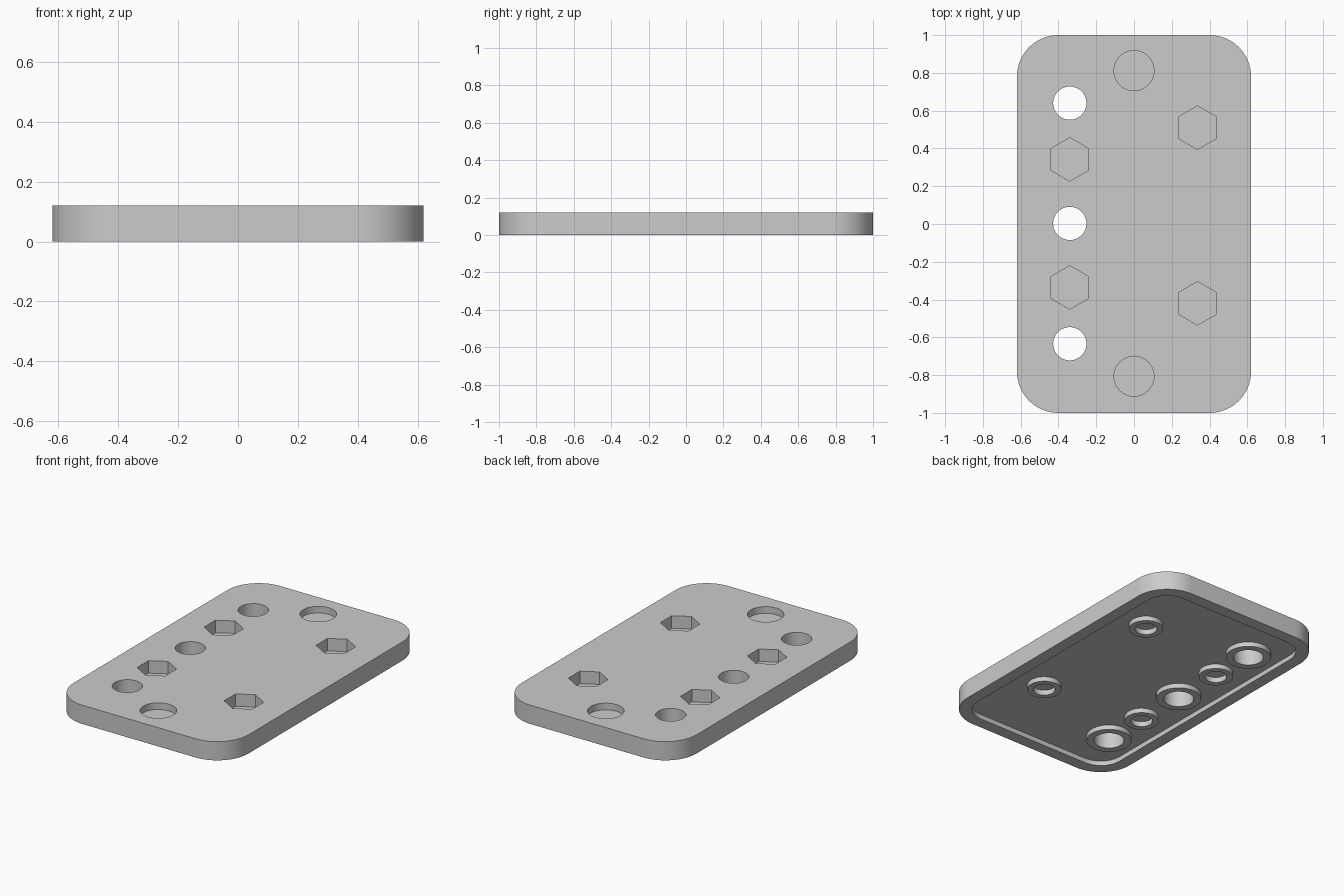
import bpy, bmesh
from math import cos, sin, pi

if "Cube" in bpy.data.objects:
    bpy.data.objects.remove(bpy.data.objects["Cube"], do_unlink=True)

# Overall dimensions
HALF_X, HALF_Y, THICK, CORNER = 0.62, 1.0, 0.12, 0.22
RIM, RECESS = 0.077, 0.03
SHIFT = 0.003  # small offset of the hole pattern along y

grey = bpy.data.materials.new("light_grey")
grey.use_nodes = True
grey.diffuse_color = (0.6, 0.6, 0.6, 1)
grey.node_tree.nodes["Principled BSDF"].inputs["Base Color"].default_value = grey.diffuse_color


def ring(x, y, radius, sides, start=0.0):
    return [(x + radius * cos(start + 2 * pi * i / sides),
             y + radius * sin(start + 2 * pi * i / sides)) for i in range(sides)]


def rounded_rectangle(hx, hy, radius, steps=16):
    points = []
    for quarter, (sx, sy) in enumerate([(1, 1), (-1, 1), (-1, -1), (1, -1)]):
        for i in range(steps + 1):
            a = (quarter + i / steps) * pi / 2
            points.append((sx * (hx - radius) + radius * cos(a),
                           sy * (hy - radius) + radius * sin(a)))
    return points


def prisms(name, outlines, z0, z1):
    """Extrude a set of separate outlines into one object."""
    bm = bmesh.new()
    for outline in outlines:
        low = [bm.verts.new((x, y, z0)) for x, y in outline]
        high = [bm.verts.new((x, y, z1)) for x, y in outline]
        bm.faces.new(low[::-1])
        bm.faces.new(high)
        for i in range(len(low)):
            j = (i + 1) % len(low)
            bm.faces.new((low[i], low[j], high[j], high[i]))
    mesh = bpy.data.meshes.new(name)
    bm.to_mesh(mesh)
    bm.free()
    obj = bpy.data.objects.new(name, mesh)
    bpy.context.collection.objects.link(obj)
    mesh.materials.append(grey)
    return obj


def combine(target, tool, operation):
    """Apply a boolean and remove the tool object."""
    bpy.context.view_layer.objects.active = target
    mod = target.modifiers.new("shape", "BOOLEAN")
    mod.operation, mod.object, mod.solver = operation, tool, "EXACT"
    bpy.ops.object.modifier_apply(modifier=mod.name)
    bpy.data.objects.remove(tool, do_unlink=True)


# Hole pattern
through = [(-0.34, SHIFT + y) for y in (-0.637, 0, 0.637)]
nuts = [(-0.34, SHIFT - 0.339), (-0.34, SHIFT + 0.339), (0.336, 0.51), (0.336, -0.42)]
magnets = [(0, SHIFT - 0.809), (0, SHIFT + 0.809)]

# Plate with rounded corners
plate = prisms("plate", [rounded_rectangle(HALF_X, HALF_Y, CORNER)], 0, THICK)

# Underside recess, leaving a raised collar around each hole
recess = prisms("recess_cutter",
                [rounded_rectangle(HALF_X - RIM, HALF_Y - RIM, CORNER - RIM)], -0.1, RECESS)
collars = prisms("collars", [ring(x, y, 0.132, 48) for x, y in through]
                 + [ring(x, y, 0.1, 48) for x, y in nuts], -0.2, 0.2)
combine(recess, collars, "DIFFERENCE")
combine(plate, recess, "DIFFERENCE")

# Through holes, hexagonal nut pockets, screw holes and round magnet pockets
cuts = [
    ("through_holes", [ring(x, y, 0.088, 48) for x, y in through], -0.1, 0.3),
    ("nut_pockets", [ring(x, y, 0.115, 6, pi / 2) for x, y in nuts], 0.04, 0.3),
    ("screw_holes", [ring(x, y, 0.064, 48) for x, y in nuts], -0.1, 0.033),
    ("magnet_pockets", [ring(x, y, 0.106, 48) for x, y in magnets], 0.077, 0.3),
]
for cut in cuts:
    combine(plate, prisms(*cut), "DIFFERENCE")

# Smooth curved walls, crisp edges
bpy.ops.object.select_all(action="DESELECT")
plate.select_set(True)
bpy.context.view_layer.objects.active = plate
bpy.ops.object.shade_smooth_by_angle(angle=pi / 6)
